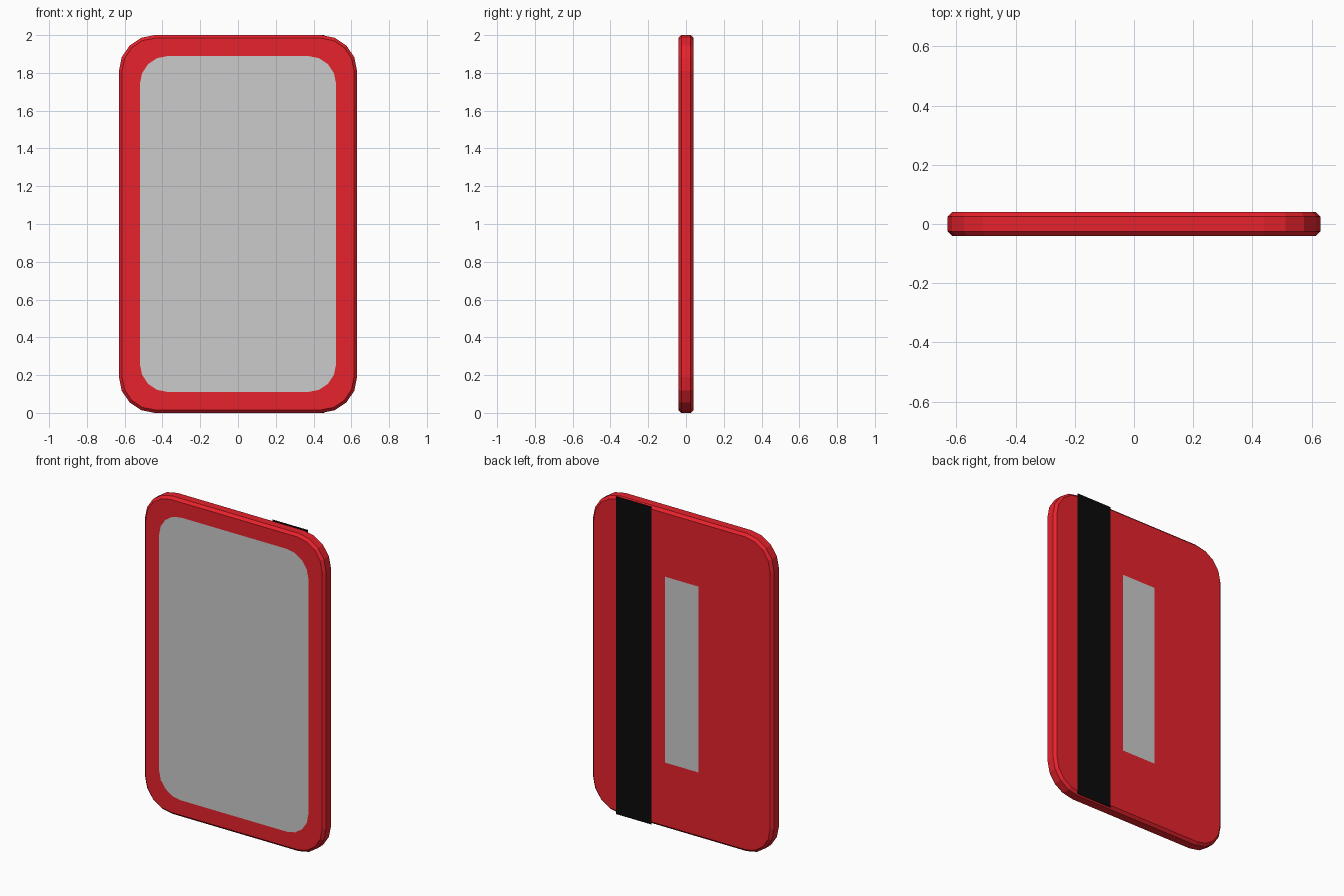
import bpy, bmesh, math

if "Cube" in bpy.data.objects:
    bpy.data.objects.remove(bpy.data.objects["Cube"])


def material(name, rgb):
    m = bpy.data.materials.new(name)
    m.diffuse_color = (*rgb, 1)
    m.use_nodes = True
    m.node_tree.nodes["Principled BSDF"].inputs["Base Color"].default_value = m.diffuse_color
    return m


def rounded_outline(hw, hh, r, steps=4):
    """Rounded rectangle centred on (0, 1) in the xz plane."""
    pts = []
    for k, (sx, sz) in enumerate([(1, 1), (-1, 1), (-1, -1), (1, -1)]):
        for i in range(steps + 1):
            a = math.radians(90 * (k + i / steps))
            pts.append((sx * (hw - r) + r * math.cos(a),
                        1 + sz * (hh - r) + r * math.sin(a)))
    return pts


def loft(name, rings, mat=None):
    """Skin a list of (y, outline) rings and cap both ends."""
    bm = bmesh.new()
    loops = [[bm.verts.new((x, y, z)) for x, z in pts] for y, pts in rings]
    for a, b in zip(loops, loops[1:]):
        for i in range(len(a)):
            j = (i + 1) % len(a)
            bm.faces.new((a[i], a[j], b[j], b[i]))
    bm.faces.new(loops[0])
    if len(loops) > 1:
        bm.faces.new(loops[-1][::-1])
        bmesh.ops.recalc_face_normals(bm, faces=bm.faces)
    else:
        bm.normal_update()
        face = next(iter(bm.faces))
        if face.normal.y * rings[0][0] < 0:  # face away from the card
            face.normal_flip()
    me = bpy.data.meshes.new(name)
    bm.to_mesh(me)
    bm.free()
    ob = bpy.data.objects.new(name, me)
    bpy.context.collection.objects.link(ob)
    if mat:
        me.materials.append(mat)
    return ob


def rect(x0, x1, z0, z1):
    return [(x0, z0), (x1, z0), (x1, z1), (x0, z1)]


red = material("red", (0.8, 0.016, 0.025))
black = material("black", (0.003, 0.003, 0.003))

# Card body with chamfered rim
c = 0.016
outer = rounded_outline(0.63, 1.0, 0.19)
inner = rounded_outline(0.63 - c, 1.0 - c, 0.19 - c)
loft("card_body", [(-0.041, inner), (-0.025, outer), (0.025, outer), (0.041, inner)], red)

# Front panel
loft("front_panel", [(-0.0425, rounded_outline(0.52, 0.89, 0.15))])

# Back stripe and signature patch
loft("back_stripe", [(0.0425, rect(0.212, 0.459, 0, 2))], black)
loft("signature_patch", [(0.0425, rect(-0.118, 0.118, 0.415, 1.585))])
